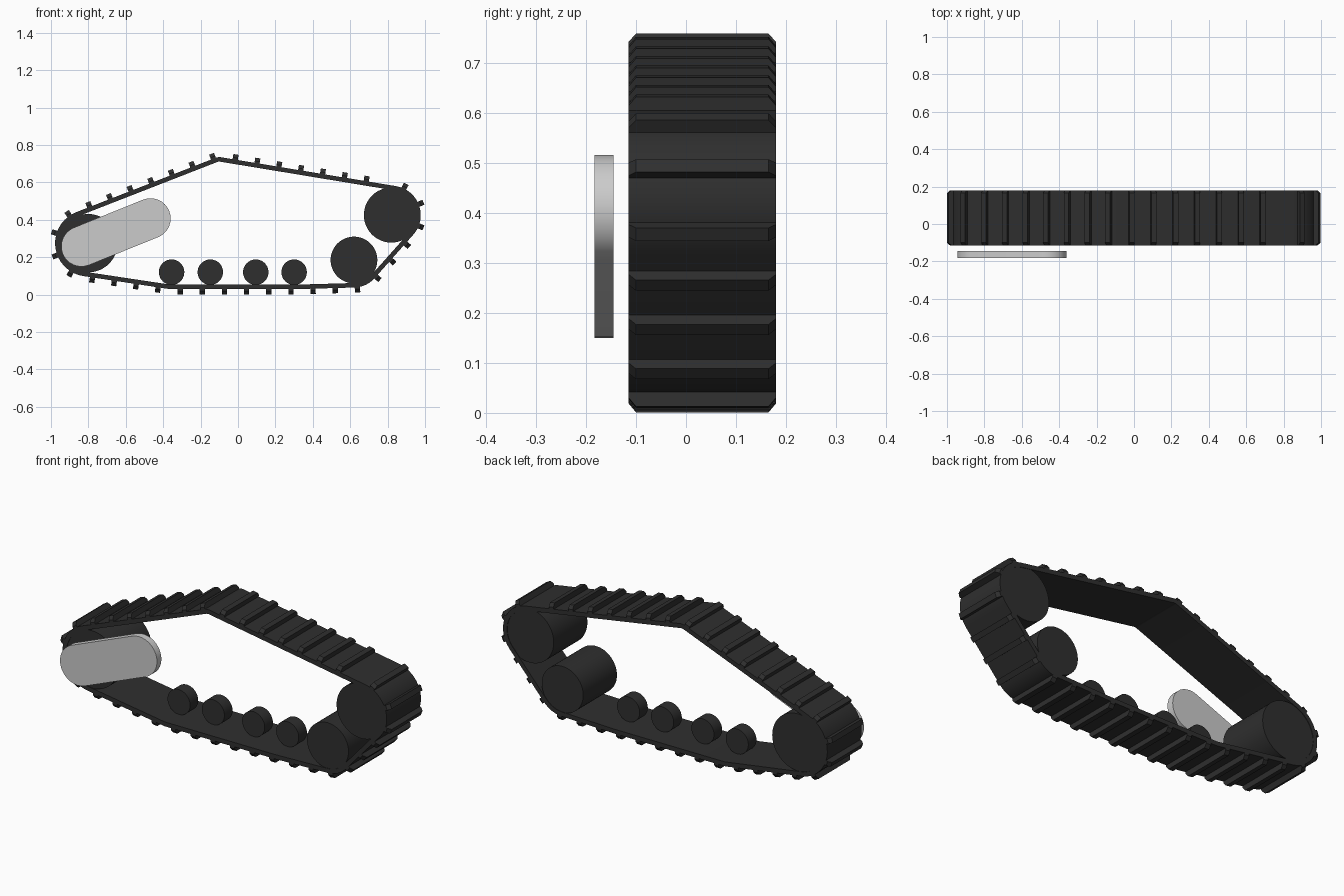
import bpy, bmesh, math
from mathutils import Vector, Matrix

if "Cube" in bpy.data.objects:
    bpy.data.objects.remove(bpy.data.objects["Cube"])

Y0, Y1 = -0.115, 0.18          # track width
YC = (Y0 + Y1) / 2
BELT = 0.024                   # belt thickness

dark = bpy.data.materials.new("dark_rubber")
dark.diffuse_color = (0.028, 0.028, 0.028, 1)
dark.use_nodes = True
dark.node_tree.nodes["Principled BSDF"].inputs["Base Color"].default_value = dark.diffuse_color


def finish(name, bm, mat=None, angle=30):
    bmesh.ops.recalc_face_normals(bm, faces=bm.faces)
    me = bpy.data.meshes.new(name)
    bm.to_mesh(me)
    bm.free()
    ob = bpy.data.objects.new(name, me)
    bpy.context.collection.objects.link(ob)
    if mat:
        me.materials.append(mat)
    bpy.ops.object.select_all(action='DESELECT')
    ob.select_set(True)
    bpy.context.view_layer.objects.active = ob
    bpy.ops.object.shade_smooth_by_angle(angle=math.radians(angle))
    return ob


def wheel(name, x, z, r, half):
    bm = bmesh.new()
    m = Matrix.Translation((x, YC, z)) @ Matrix.Rotation(math.pi / 2, 4, 'X')
    bmesh.ops.create_cone(bm, cap_ends=True, segments=48, radius1=r, radius2=r,
                          depth=2 * half, matrix=m)
    finish(name, bm, dark)


def hull_path(circles, step=math.radians(8)):
    """Clockwise tangent path round circles: list of (point, outward normal)."""
    n = len(circles)
    ang = []
    for i in range(n):
        (x, z, r), (x2, z2, r2) = circles[i], circles[(i + 1) % n]
        dx, dz = x2 - x, z2 - z
        ang.append(math.atan2(dz, dx) + math.acos((r - r2) / math.hypot(dx, dz)))
    path = []
    for i, (x, z, r) in enumerate(circles):
        a, sweep = ang[i - 1], (ang[i - 1] - ang[i]) % (2 * math.pi)
        k = max(2, math.ceil(sweep / step))
        for j in range(k + 1):
            t = a - sweep * j / k
            nrm = Vector((math.cos(t), math.sin(t)))
            path.append((Vector((x, z)) + nrm * r, nrm))
    return path


# Belt running round the wheels
path = hull_path([(0.82, 0.425, 0.157), (0.62, 0.185, 0.147), (0.30, 0.12, 0.091),
                  (-0.355, 0.12, 0.091), (-0.80, 0.275, 0.178), (-0.10, 0.68, 0.055)])
bm = bmesh.new()
rings = []
for p, nrm in path:
    q = p - nrm * BELT
    rings.append([bm.verts.new((c.x, y, c.y)) for c, y in
                  ((p, Y0), (p, Y1), (q, Y1), (q, Y0))])
for i, a in enumerate(rings):
    b = rings[(i + 1) % len(rings)]
    for k in range(4):
        l = (k + 1) % 4
        bm.faces.new((a[k], a[l], b[l], b[k]))
finish("track_belt", bm, dark)

# Grip bars spaced along the belt, with chamfered ends
pts = [p for p, _ in path] + [path[0][0]]
seg = [(pts[i + 1] - pts[i]).length for i in range(len(path))]
total = sum(seg)
COUNT, START = 37, 0.043
gap = (total - 0.205) / (COUNT - 1)
section = [(Y0, -0.01), (Y1, -0.01), (Y1, 0.010), (Y1 - 0.015, 0.028),
           (Y0 + 0.015, 0.028), (Y0, 0.010)]
bm = bmesh.new()
for k in range(COUNT):
    s = (START + k * gap) % total
    i = 0
    while s > seg[i]:
        s -= seg[i]
        i += 1
    t = (pts[i + 1] - pts[i]).normalized()
    c, nrm = pts[i] + t * s, Vector((-t.y, t.x))
    ends = []
    for w in (-0.014, 0.014):
        ends.append([bm.verts.new((c.x + t.x * w + nrm.x * h, y, c.y + t.y * w + nrm.y * h))
                     for y, h in section])
    a, b = ends
    bm.faces.new(a)
    bm.faces.new(b[::-1])
    for j in range(6):
        l = (j + 1) % 6
        bm.faces.new((a[j], a[l], b[l], b[j]))
finish("track_grip_bars", bm, dark, 15)

# Full-width drive drums
wheel("front_drum", 0.82, 0.425, 0.147, 0.145)
wheel("lower_drum", 0.62, 0.185, 0.125, 0.145)
wheel("rear_drum", -0.80, 0.275, 0.156, 0.145)

# Narrow road wheels
for i, x in enumerate((-0.355, -0.148, 0.095, 0.30)):
    wheel(f"road_wheel_{i + 1}", x, 0.12, 0.068, 0.035)

# Side arm: rounded plate
A, B, R = Vector((-0.837, 0.258)), Vector((-0.468, 0.407)), 0.108
d = math.atan2(B.y - A.y, B.x - A.x)
bm = bmesh.new()
outline = []
for c, start in ((A, d + math.pi / 2), (B, d - math.pi / 2)):
    for j in range(17):
        a = start + math.pi * j / 16
        outline.append(bm.verts.new((c.x + R * math.cos(a), -0.183, c.y + R * math.sin(a))))
face = bm.faces.new(outline)
ext = bmesh.ops.extrude_face_region(bm, geom=[face], use_keep_orig=True)
bmesh.ops.translate(bm, vec=(0, 0.038, 0),
                    verts=[v for v in ext['geom'] if isinstance(v, bmesh.types.BMVert)])
finish("side_arm", bm)
